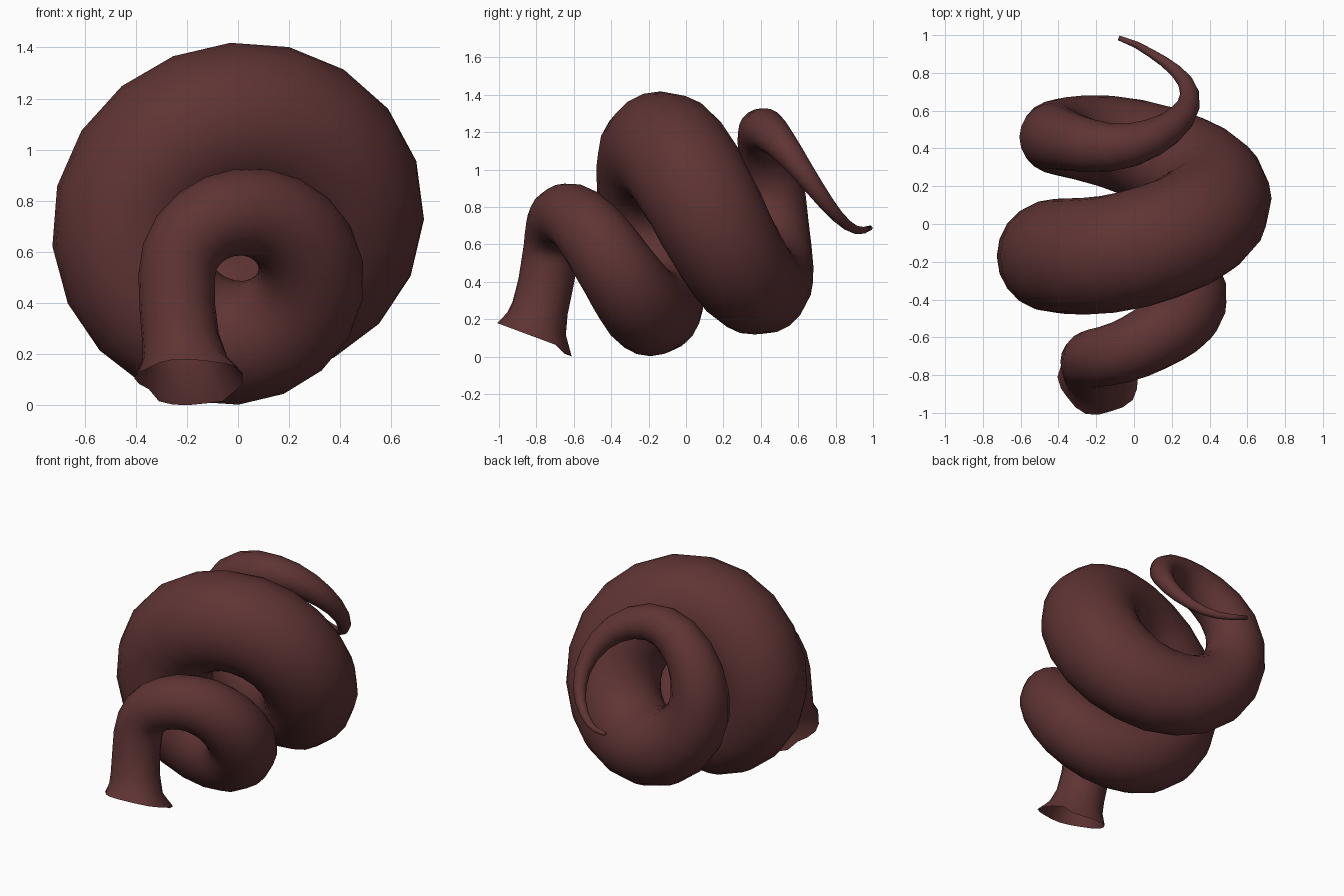
import bpy, bmesh, math
from mathutils import Vector

if "Cube" in bpy.data.objects:
    bpy.data.objects.remove(bpy.data.objects["Cube"])

SIDES = 20
STEPS = 5  # rings per quarter turn

# Quarter-turn keys of the coil: centre x, centre z, coil radius, y, tube radius
# (left, top, right, bottom, ...; first and last only steer the curve)
keys = [
    (0.00, 0.50, 0.23, -0.80, 0.15),
    (0.00, 0.505, 0.24, -0.73, 0.15), (0.005, 0.513, 0.242, -0.65, 0.17),
    (0.01, 0.54, 0.275, -0.42, 0.205), (-0.005, 0.59, 0.345, -0.19, 0.243),
    (-0.02, 0.64, 0.412, -0.17, 0.295), (-0.005, 0.675, 0.432, -0.135, 0.312),
    (0.0, 0.735, 0.43, 0.135, 0.298), (-0.02, 0.79, 0.415, 0.41, 0.255),
    (-0.045, 0.855, 0.382, 0.46, 0.18), (-0.01, 0.89, 0.323, 0.42, 0.115),
    (0.02, 0.90, 0.275, 0.69, 0.05), (0.01, 0.90, 0.225, 0.95, 0.018),
    (0.01, 0.90, 0.20, 1.02, 0.01),
]


def spline(i, t):
    a, b, c, d = keys[i - 1:i + 3]
    out = []
    for k in range(5):
        g = 0.6 if k == 3 else 0.5
        m0, m1 = g * (c[k] - a[k]), g * (d[k] - b[k])
        out.append((2*t**3 - 3*t**2 + 1) * b[k] + (t**3 - 2*t**2 + t) * m0
                   + (-2*t**3 + 3*t**2) * c[k] + (t**3 - t**2) * m1)
    return out


def coil(i, t):
    cx, cz, R, y, r = spline(i, t)
    a = math.pi - (i - 1 + t) * math.pi / 2
    return (cx + R * math.cos(a), y, cz + R * math.sin(a), r)


# Flared mouth, coil, then the little hook at the tip
path = [(-0.185, -0.81, 0.105, 0.212), (-0.205, -0.80, 0.175, 0.168),
        (-0.225, -0.78, 0.26, 0.151), (-0.238, -0.75, 0.39, 0.148)]
for i in range(1, len(keys) - 2):
    path += [coil(i, s / STEPS) for s in range(STEPS)]
path += [coil(len(keys) - 3, 1), (-0.08, 0.985, 0.688, 0.013)]
pts = [Vector(p[:3]) for p in path]

bm = bmesh.new()
rings = []
for i, p in enumerate(pts):
    tan = (pts[min(i + 1, len(pts) - 1)] - pts[max(i - 1, 0)]).normalized()
    if i < 2:
        tan = Vector((0, 0.35, 0.94)).normalized()
    side = tan.cross(Vector((0, 1, 0))).normalized()
    up = side.cross(tan)
    ring = []
    for s in range(SIDES):
        a = 2 * math.pi * s / SIDES
        r = path[i][3]
        if i == 0:  # slightly wavy lip
            r *= 1 + 0.04 * math.cos(5 * a)
        v = p + r * (math.cos(a) * side + math.sin(a) * up)
        if i == 0 and v.y > -0.66:  # drooping back of the lip
            v.z -= 0.03
        ring.append(bm.verts.new(v))
    rings.append(ring)
for a, b in zip(rings, rings[1:]):
    for s in range(SIDES):
        n = (s + 1) % SIDES
        bm.faces.new((a[s], a[n], b[n], b[s]))
bm.faces.new(rings[-1])  # closed tip, open mouth
bmesh.ops.recalc_face_normals(bm, faces=bm.faces)
for f in bm.faces:
    f.smooth = True

me = bpy.data.meshes.new("coiled_tube")
bm.to_mesh(me)
bm.free()
mat = bpy.data.materials.new("reddish brown")
mat.diffuse_color = (0.115, 0.034, 0.034, 1)
mat.use_nodes = True
mat.node_tree.nodes["Principled BSDF"].inputs["Base Color"].default_value = mat.diffuse_color
me.materials.append(mat)
ob = bpy.data.objects.new("coiled_tube", me)
bpy.context.collection.objects.link(ob)
